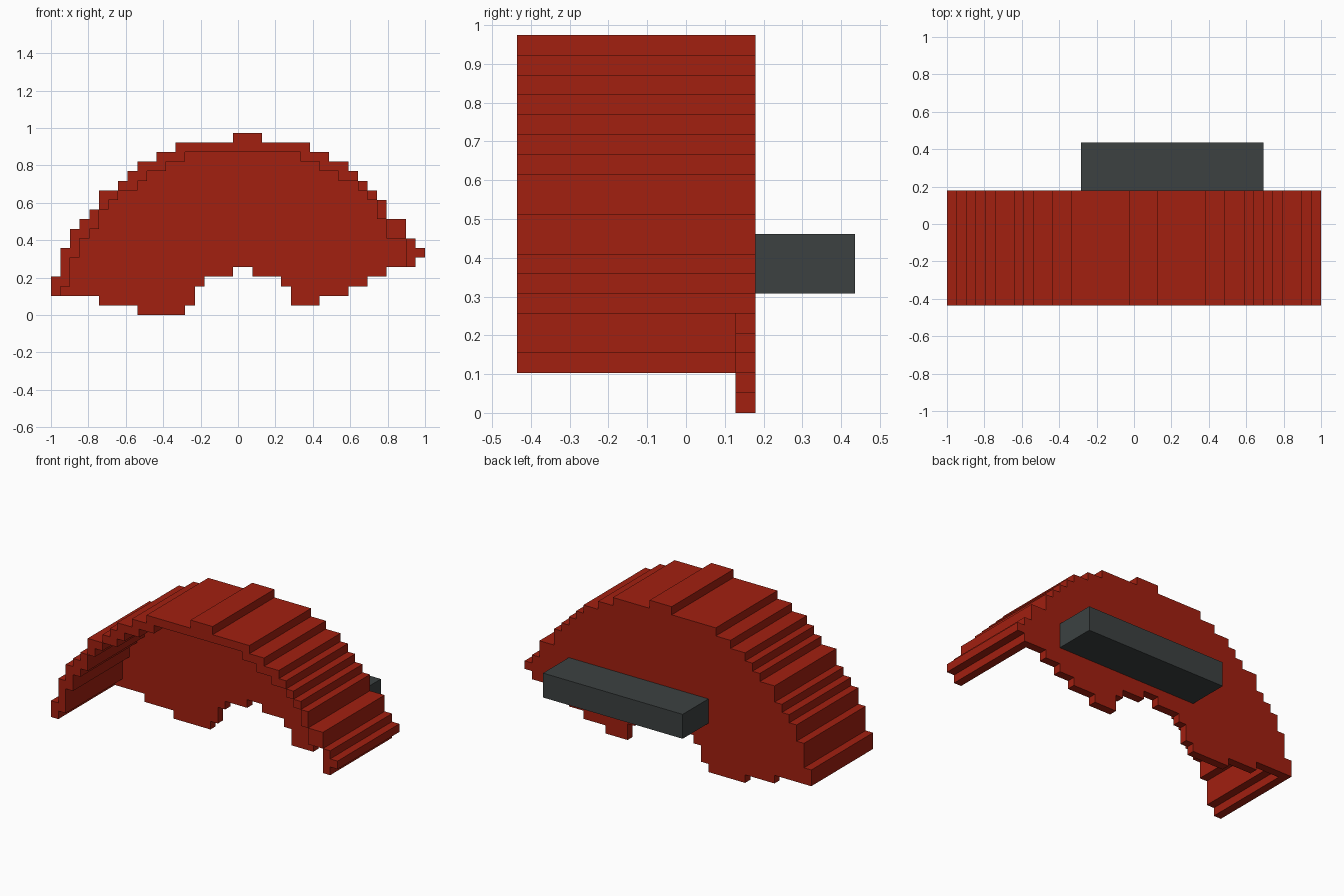
import bpy, bmesh
from mathutils import Vector

if "Cube" in bpy.data.objects:
    bpy.data.objects.remove(bpy.data.objects["Cube"])

U = 2 / 39          # size of one block; the model is 39 x 17 x 19 blocks
X0, Y0 = -1.0, -8.5 * U


def material(name, rgb):
    m = bpy.data.materials.new(name)
    m.diffuse_color = (*rgb, 1)
    m.use_nodes = True
    m.node_tree.nodes["Principled BSDF"].inputs["Base Color"].default_value = m.diffuse_color
    return m


def expand(runs):
    """(count, height) runs -> one height per column"""
    return [h for n, h in runs for _ in range(n)]


def stepped_part(name, x_start, bottoms, tops, y_a, y_b, mat):
    """Fill a stepped front profile column by column and extrude it along y."""
    bm = bmesh.new()
    for i, (lo, hi) in enumerate(zip(bottoms, tops)):
        for z in range(lo, hi):
            c = x_start + i
            corners = ((c, z), (c + 1, z), (c + 1, z + 1), (c, z + 1))
            bm.faces.new([bm.verts.new((X0 + a * U, Y0 + y_a * U, b * U))
                          for a, b in corners])
    bmesh.ops.remove_doubles(bm, verts=bm.verts, dist=U * 0.01)
    ext = bmesh.ops.extrude_face_region(bm, geom=bm.faces[:], use_keep_orig=True)
    moved = [g for g in ext["geom"] if isinstance(g, bmesh.types.BMVert)]
    bmesh.ops.translate(bm, verts=moved, vec=Vector((0, (y_b - y_a) * U, 0)))
    bmesh.ops.recalc_face_normals(bm, faces=bm.faces)
    # merge the coplanar blocks into clean flat faces
    bmesh.ops.dissolve_limit(bm, angle_limit=0.01, verts=bm.verts, edges=bm.edges)
    me = bpy.data.meshes.new(name)
    bm.to_mesh(me)
    bm.free()
    me.materials.append(mat)
    ob = bpy.data.objects.new(name, me)
    bpy.context.collection.objects.link(ob)
    return ob


red = material("brick red", (0.36, 0.014, 0.005))
grey = material("dark grey", (0.045, 0.053, 0.053))

# Outer stepped arch, shared by hood and back panel
arch_top = expand([(1, 4), (1, 7), (1, 9), (1, 10), (1, 11), (2, 13), (1, 14),
                   (1, 15), (2, 16), (2, 17), (6, 18), (3, 19), (5, 18), (2, 17),
                   (2, 16), (1, 15), (1, 14), (1, 13), (1, 12), (2, 10), (1, 8), (1, 7)])
# Underside of the thin hood
hood_bottom = expand([(1, 2), (1, 3), (1, 6), (1, 8), (1, 9), (1, 11), (1, 12),
                      (2, 13), (1, 14), (2, 15), (2, 16), (12, 17), (2, 16), (2, 15),
                      (2, 14), (1, 13), (1, 12), (1, 10), (2, 8), (1, 5), (1, 6)])
# Lower edge of the back panel with its two lobes
panel_bottom = expand([(5, 2), (4, 1), (5, 0), (1, 1), (1, 3), (3, 4), (2, 5), (3, 4),
                       (1, 3), (3, 1), (3, 2), (2, 3), (2, 4), (3, 5), (1, 6)])

stepped_part("arched_hood", 0, hood_bottom, arch_top, 0, 11, red)
stepped_part("back_panel", 0, panel_bottom, arch_top, 11, 12, red)

# Mounting bar behind the panel
stepped_part("rear_bar", 14, [6] * 19, [9] * 19, 12, 17, grey)
